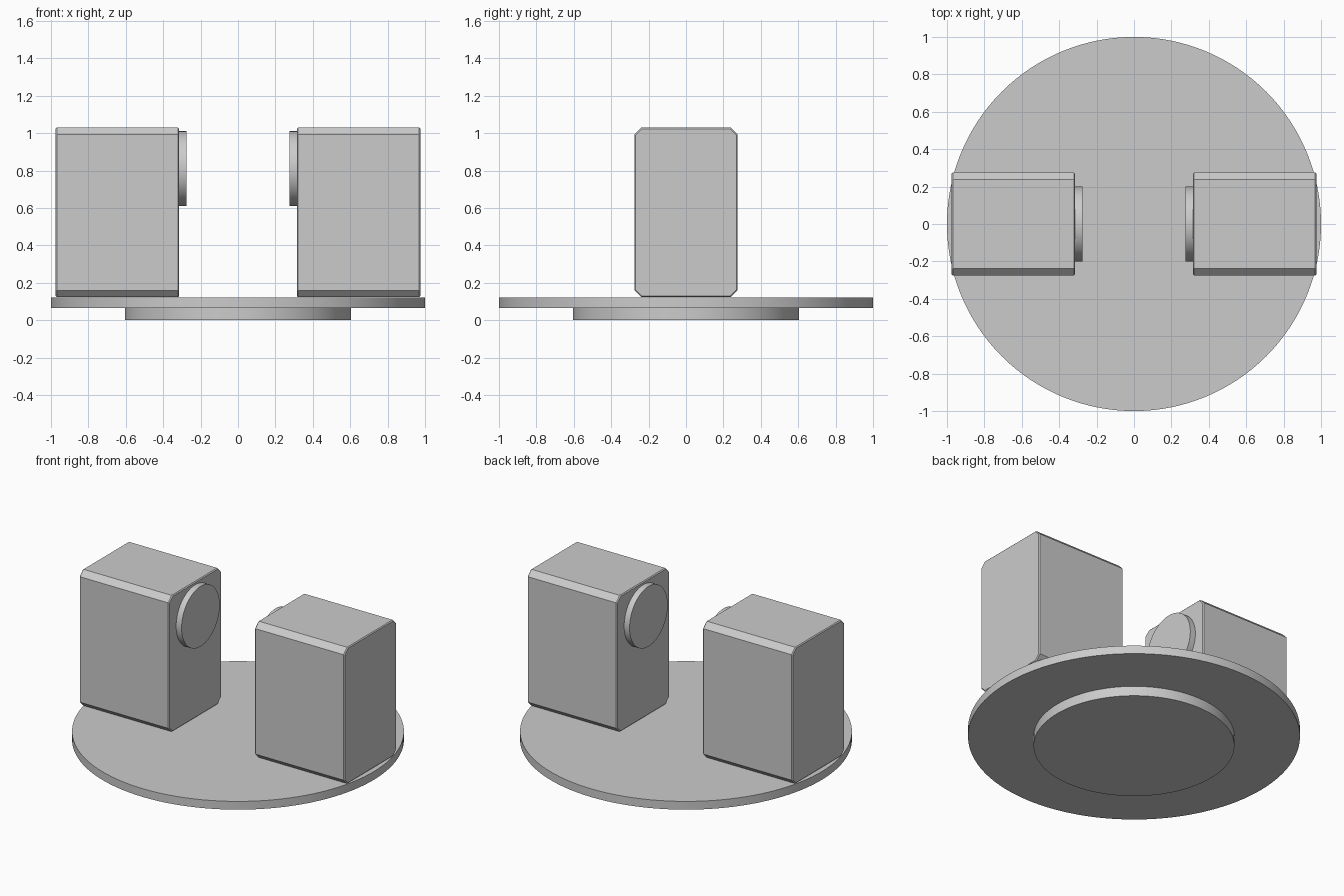
import bpy, bmesh, math
from mathutils import Matrix

if "Cube" in bpy.data.objects:
    bpy.data.objects.remove(bpy.data.objects["Cube"], do_unlink=True)

grey = bpy.data.materials.new("plain grey")
grey.use_nodes = True
colour = (0.6, 0.6, 0.6, 1)
grey.diffuse_color = colour
grey.node_tree.nodes["Principled BSDF"].inputs["Base Color"].default_value = colour


def finish(bm, name):
    bmesh.ops.recalc_face_normals(bm, faces=bm.faces)
    mesh = bpy.data.meshes.new(name)
    bm.to_mesh(mesh)
    bm.free()
    mesh.materials.append(grey)
    obj = bpy.data.objects.new(name, mesh)
    bpy.context.collection.objects.link(obj)
    return obj


def disc(name, radius, depth, centre, axis="Z"):
    bm = bmesh.new()
    turn = Matrix.Rotation(math.pi / 2, 4, "Y") if axis == "X" else Matrix.Identity(4)
    bmesh.ops.create_cone(bm, cap_ends=True, segments=128, radius1=radius, radius2=radius,
                          depth=depth, matrix=Matrix.Translation(centre) @ turn)
    obj = finish(bm, name)
    bpy.ops.object.select_all(action="DESELECT")
    obj.select_set(True)
    bpy.context.view_layer.objects.active = obj
    bpy.ops.object.shade_smooth_by_angle(angle=math.radians(30))


def housing(name, side):
    place = Matrix.Translation((side * 0.645, 0, 0.576))
    size = Matrix.Diagonal((0.66, 0.55, 0.906, 1))
    bm = bmesh.new()
    bmesh.ops.create_cube(bm, size=1, matrix=place @ size)
    # Wide chamfer on the long edges
    long_edges = [e for e in bm.edges if abs(e.verts[0].co.x - e.verts[1].co.x) > 0.1]
    bmesh.ops.bevel(bm, geom=long_edges, offset=0.036, segments=1, affect="EDGES")
    # Fine chamfer around both end faces
    rims = [e for e in bm.edges if abs(e.verts[0].co.x - e.verts[1].co.x) < 0.01]
    bmesh.ops.bevel(bm, geom=rims, offset=0.006, segments=1, affect="EDGES")
    finish(bm, name)


# Round stand
disc("foot", 0.605, 0.07, (0, 0, 0.035))
disc("turntable", 1.0, 0.055, (0, 0, 0.0925))

# Facing pair of housings with round pads on their inner faces
for label, side in (("left", 1), ("right", -1)):
    housing(label + "_housing", side)
    disc(label + "_pad", 0.2, 0.06, (side * 0.305, 0, 0.81), "X")
